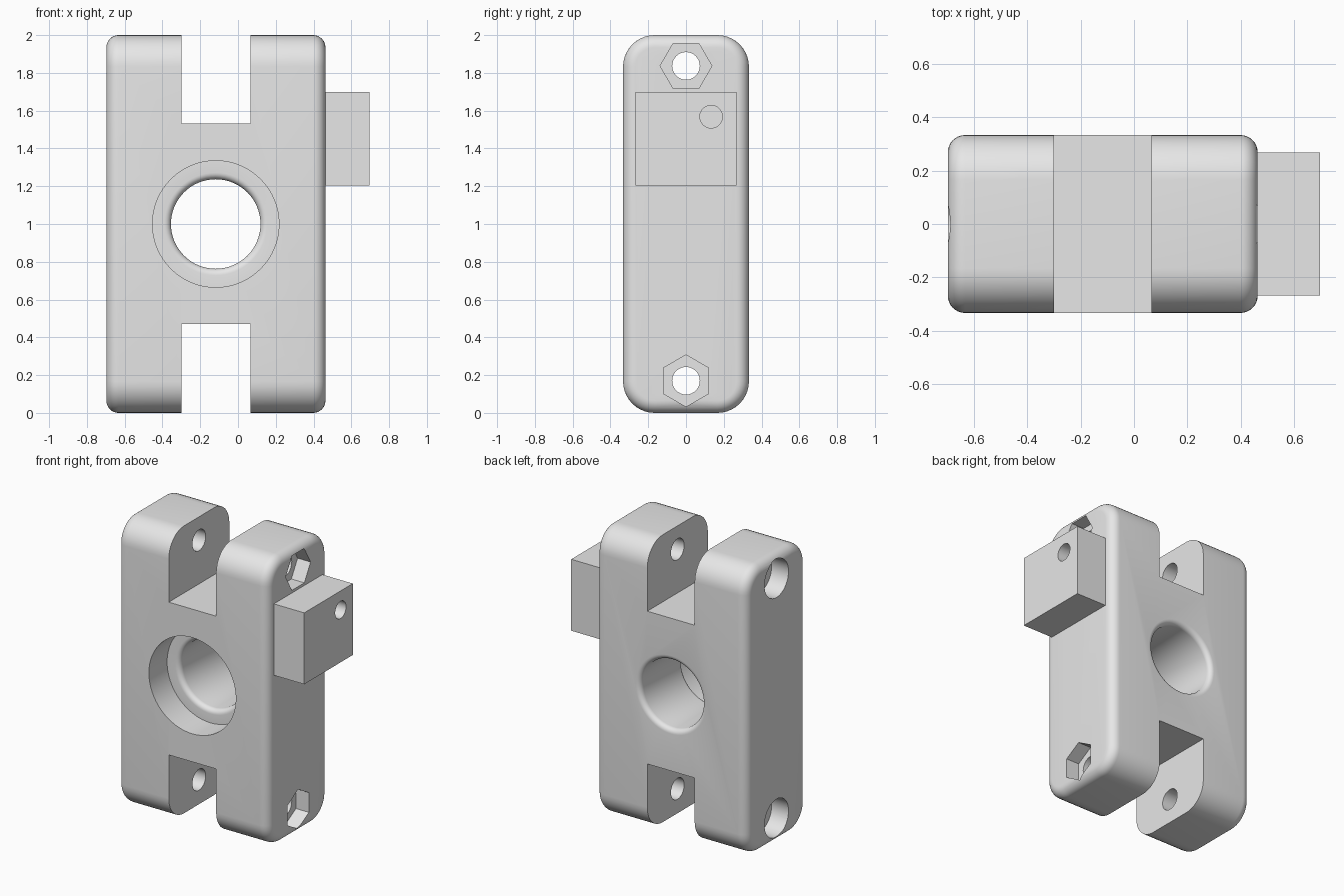
import bpy, bmesh, math
from mathutils import Matrix, Vector

if "Cube" in bpy.data.objects:
    bpy.data.objects.remove(bpy.data.objects["Cube"], do_unlink=True)

grey = bpy.data.materials.new("light_grey")
grey.use_nodes = True
grey.diffuse_color = (0.8, 0.8, 0.8, 1)
grey.node_tree.nodes["Principled BSDF"].inputs["Base Color"].default_value = (0.8, 0.8, 0.8, 1)

LEFT, RIGHT = 0.463, -0.697      # outer faces of the two legs
HALF = 0.333                     # half depth


def make_object(name, bm):
    bmesh.ops.recalc_face_normals(bm, faces=bm.faces[:])
    mesh = bpy.data.meshes.new(name)
    bm.to_mesh(mesh)
    bm.free()
    mesh.materials.append(grey)
    obj = bpy.data.objects.new(name, mesh)
    bpy.context.collection.objects.link(obj)
    return obj


def box_mesh(low, high):
    low, high = Vector(low), Vector(high)
    bm = bmesh.new()
    bmesh.ops.create_cube(bm, size=1)
    bmesh.ops.scale(bm, vec=high - low, verts=bm.verts[:])
    bmesh.ops.translate(bm, vec=(low + high) / 2, verts=bm.verts[:])
    return bm


def rod(name, x1, x2, y, z, radius, sides, turn=0):
    """Prism along x; turn rotates its cross-section."""
    bm = bmesh.new()
    place = (Matrix.Translation(((x1 + x2) / 2, y, z))
             @ Matrix.Rotation(turn, 4, "X") @ Matrix.Rotation(math.pi / 2, 4, "Y"))
    bmesh.ops.create_cone(bm, cap_ends=True, segments=sides, radius1=radius,
                          radius2=radius, depth=abs(x2 - x1), matrix=place)
    return make_object(name, bm)


def cut(target, cutter):
    mod = target.modifiers.new("cut", "BOOLEAN")
    mod.operation = "DIFFERENCE"
    mod.solver = "EXACT"
    mod.object = cutter
    bpy.context.view_layer.objects.active = target
    bpy.ops.object.modifier_apply(modifier=mod.name)
    bpy.data.objects.remove(cutter, do_unlink=True)


# Body: block rounded along x, then softened around both end faces
bm = box_mesh((RIGHT, -HALF, 0), (LEFT, HALF, 2))
long_edges = [e for e in bm.edges if abs(e.verts[0].co.x - e.verts[1].co.x) > 0.1]
bmesh.ops.bevel(bm, geom=long_edges, offset=0.167, segments=10, profile=0.5, affect="EDGES")
rims = [e for e in bm.edges if abs(e.verts[0].co.x - e.verts[1].co.x) < 0.01]
bmesh.ops.bevel(bm, geom=rims, offset=0.065, segments=8, profile=0.5, affect="EDGES")
body = make_object("clamp_body", bm)

# Slots between the legs, top and bottom
for low, high in ((1.533, 2.2), (-0.2, 0.47)):
    cut(body, make_object("slot_cutter", box_mesh((-0.3, -1, low), (0.065, 1, high))))

# Stepped bore with rounded mouths, turned around the y axis
step, fillet, bore = -HALF + 0.2, 0.035, 0.237
arc = [math.radians(a) for a in range(0, 91, 15)]
profile = [(0, -0.5), (0.335, -0.5), (0.335, step)]
profile += [(bore + fillet - fillet * math.sin(a), step + fillet - fillet * math.cos(a)) for a in arc]
profile += [(bore + fillet - fillet * math.cos(a), HALF - fillet + fillet * math.sin(a)) for a in arc]
profile += [(bore + fillet, 0.5), (0, 0.5)]
bm = bmesh.new()
verts = [bm.verts.new((r, y, 0)) for r, y in profile]
edges = [bm.edges.new(pair) for pair in zip(verts, verts[1:])]
bmesh.ops.spin(bm, geom=verts + edges, cent=(0, 0, 0), axis=(0, 1, 0),
               angle=math.tau, steps=64, use_duplicate=False)
bmesh.ops.remove_doubles(bm, verts=bm.verts[:], dist=0.0001)
bmesh.ops.translate(bm, vec=(-0.118, 0, 1), verts=bm.verts[:])
cut(body, make_object("bore_cutter", bm))

# Screw holes with round head recess on one side and hex nut recess on the other
for z, turn in ((1.837, 0), (0.17, math.pi / 2)):
    cut(body, rod("screw_cutter", -1, 1, 0, z, 0.073, 32))
    cut(body, rod("head_cutter", -1, RIGHT + 0.13, 0, z, 0.132, 40))
    cut(body, rod("nut_cutter", LEFT - 0.1, 1, 0, z, 0.137, 6, turn))

# Side block with a blind hole
block = make_object("side_block", box_mesh((LEFT - 0.003, -0.267, 1.203), (0.697, 0.267, 1.7)))
cut(block, rod("pin_cutter", 0.49, 1, 0.133, 1.568, 0.06, 32))

# Smooth rounded surfaces, keep crisp edges
bpy.ops.object.select_all(action="DESELECT")
for obj in (body, block):
    obj.select_set(True)
bpy.context.view_layer.objects.active = body
bpy.ops.object.shade_smooth_by_angle(angle=math.radians(30))
